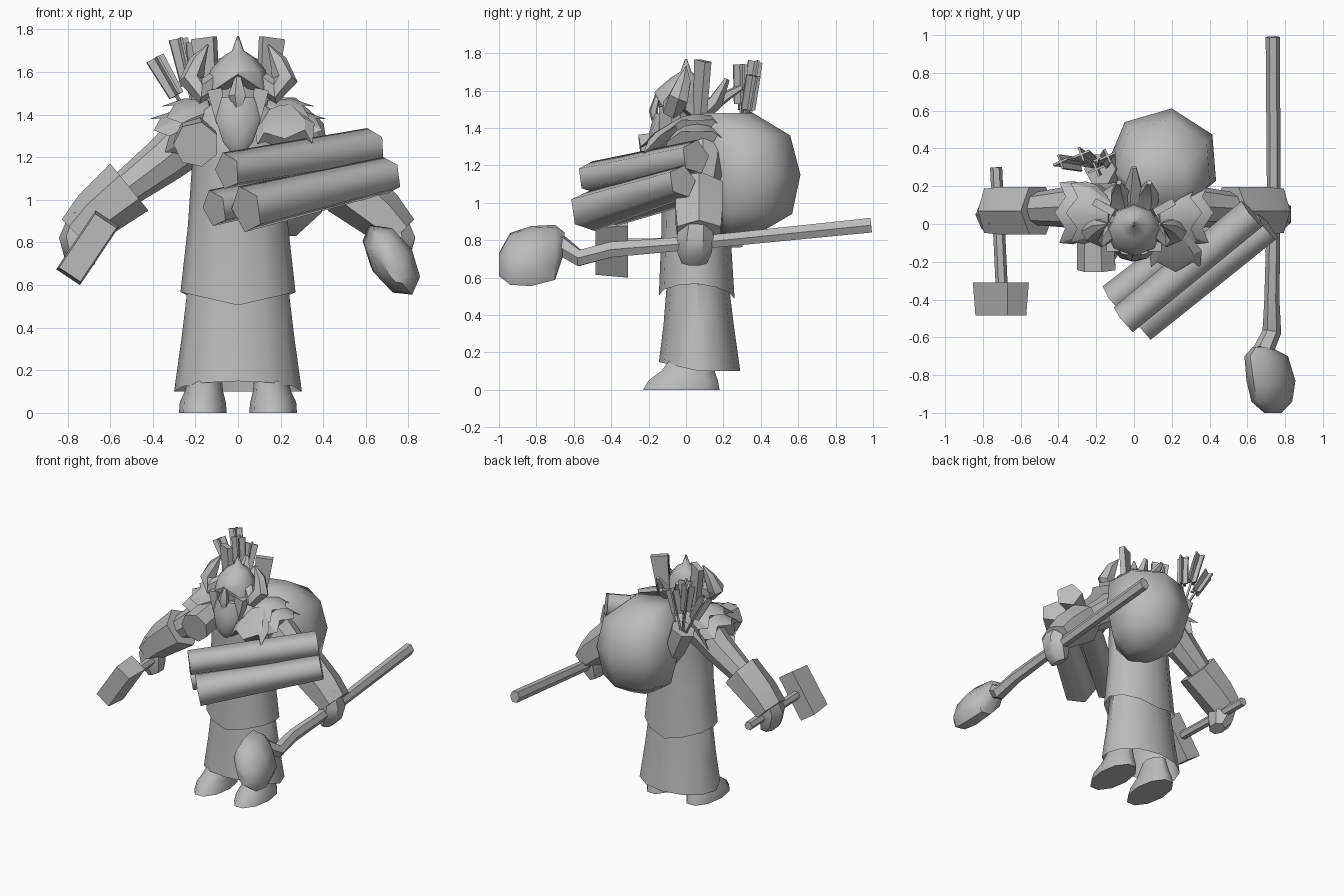
import bpy, bmesh, math
from mathutils import Vector

grey = bpy.data.materials.new("stone_grey")
grey.diffuse_color = (0.5, 0.5, 0.5, 1)


def finish(name, bm, smooth=40):
    bmesh.ops.recalc_face_normals(bm, faces=bm.faces)
    me = bpy.data.meshes.new(name)
    bm.to_mesh(me)
    bm.free()
    me.materials.append(grey)
    ob = bpy.data.objects.new(name, me)
    bpy.context.collection.objects.link(ob)
    bpy.ops.object.select_all(action='DESELECT')
    ob.select_set(True)
    bpy.context.view_layer.objects.active = ob
    if smooth:
        bpy.ops.object.shade_smooth_by_angle(angle=math.radians(smooth))
    return ob


def tube(name, pts, radii, n=8, axis=None, roll=0, phase=0, caps=True, smooth=40, edit=None):
    """Loft elliptical rings along a path; radii are numbers or (side, depth) pairs."""
    bm = bmesh.new()
    pts = [Vector(p) for p in pts]
    total = pts[-1] - pts[0]
    ref = Vector((0, 0, 1)) if abs(total.y) > 0.8 * total.length else Vector((0, 1, 0))
    rings = []
    for i, p in enumerate(pts):
        d = Vector(axis) if axis else (pts[min(i + 1, len(pts) - 1)] - pts[max(i - 1, 0)])
        d.normalize()
        u = ref.cross(d).normalized()
        v = d.cross(u)
        c, s = math.cos(roll), math.sin(roll)
        u, v = c * u + s * v, c * v - s * u
        r = radii[i]
        ru, rv = r if isinstance(r, tuple) else (r, r)
        ring = []
        for k in range(n):
            a = 2 * math.pi * k / n + phase
            ring.append(bm.verts.new(p + u * ru * math.cos(a) + v * rv * math.sin(a)))
        rings.append(ring)
    for a, b in zip(rings, rings[1:]):
        for k in range(n):
            bm.faces.new((a[k], a[(k + 1) % n], b[(k + 1) % n], b[k]))
    if caps:
        bm.faces.new(rings[0])
        bm.faces.new(rings[-1])
    if edit:
        edit(rings)
    return finish(name, bm, smooth)


def block(name, p, q, w, t, w2=None, roll=0):
    """Box-like bar from p to q, w wide and t thick."""
    h = math.sqrt(0.5)
    return tube(name, [p, q], [(w * h, t * h), ((w2 or w) * h, t * h)], 4,
                roll=roll, phase=math.pi / 4, smooth=0)


Z = (0, 0, 1)


def rows(name, data, n, **kw):
    """Horizontal rings given as (z, centre x, half width, front y, back y)."""
    return tube(name, [(x, (f + b) / 2, z) for z, x, w, f, b in data],
                [(w, (b - f) / 2) for z, x, w, f, b in data], n, axis=Z, **kw)


# Robe skirt with a hem raised at the front, and the tunic over it
def skirt_hem(rings):
    for v in rings[0]:
        v.co.z += 0.05 * max(0, -(v.co.y - 0.07) / 0.22)


def tunic_hem(rings):
    for v in rings[0]:
        v.co.z += 0.23 * abs(v.co.x) - 0.025 - 0.1 * max(0, v.co.y - 0.06)


rows("robe_skirt", [(0.10, 0, 0.30, -0.145, 0.29), (0.35, 0, 0.265, -0.12, 0.255),
                    (0.60, 0, 0.235, -0.10, 0.225)], 12, caps=False, edit=skirt_hem)
rows("robe_tunic", [(0.53, 0, 0.27, -0.145, 0.26), (0.88, 0, 0.235, -0.13, 0.235),
                    (1.18, 0, 0.215, -0.135, 0.22), (1.32, 0, 0.24, -0.14, 0.23),
                    (1.42, 0, 0.19, -0.11, 0.20), (1.46, 0, 0.10, -0.06, 0.14)],
     12, caps=False, edit=tunic_hem)

# Sack on the back
rows("sack", [(0.83, 0.17, 0.11, 0.17, 0.38), (0.94, 0.16, 0.25, 0.08, 0.57),
              (1.15, 0.155, 0.30, 0.05, 0.615), (1.36, 0.155, 0.265, 0.05, 0.56),
              (1.48, 0.13, 0.15, 0.08, 0.36)], 7, phase=math.radians(30), smooth=70)


# Jagged edge used on the shoulder flaps
def jagged(rings):
    for k, v in enumerate(rings[0]):
        if k % 2:
            v.co += (rings[1][k].co - v.co) * 0.5


for side, s in (("left", 1), ("right", -1)):
    # Boots
    rows(side + "_boot", [(0, s * 0.165, 0.112, -0.24, 0.19), (0.05, s * 0.165, 0.108, -0.21, 0.18),
                          (0.10, s * 0.16, 0.09, -0.14, 0.16), (0.20, s * 0.15, 0.07, -0.06, 0.14)], 10, smooth=55)
    # Arms, cuffs and mitts
    tube(side + "_upper_arm", [(s * 0.20, 0.09, 1.31), (s * 0.34, 0.09, 1.19), (s * 0.54, 0.08, 1.04)],
         [0.13, 0.11, 0.085], 8)
    tube(side + "_cuff", [(s * 0.51, 0.07, 1.06), (s * 0.67, 0.07, 0.93), (s * 0.76, 0.07, 0.84)],
         [(0.142, 0.145), (0.12, 0.145), (0.095, 0.135)], 6, smooth=25)
    tube(side + "_mitt", [(s * 0.73, 0.06, 0.93), (s * 0.75, 0.05, 0.82), (s * 0.735, 0.045, 0.74),
                          (s * 0.71, 0.045, 0.68)], [(0.06, 0.08), (0.09, 0.10), (0.08, 0.095), (0.045, 0.07)], 7)
    # Layered shoulder flaps
    for k, (out, drop, ru, rv) in enumerate([(0.37, 1.275, 0.115, 0.185), (0.31, 1.335, 0.115, 0.18)]):
        tube(f"{side}_shoulder_flap_{k}",
             [(s * out, 0.06, drop), (s * (out - 0.10), 0.06, drop + 0.05), (s * 0.12, 0.05, 1.42)],
             [(ru, rv), (0.10, 0.15), (0.05, 0.07)], 12, edit=jagged, smooth=25)
    # Upright plates behind the head
    block(side + "_collar_plate", (s * 0.12, 0.07, 1.38), (s * 0.16, 0.09, 1.76), 0.07, 0.04, 0.12, roll=s * 0.5)
    # Helmet horns and cheek guards
    tube(side + "_horn", [(s * 0.11, -0.03, 1.55), (s * 0.175, -0.07, 1.51), (s * 0.22, -0.04, 1.56),
                          (s * 0.19, -0.01, 1.65), (s * 0.14, 0.0, 1.73)],
         [0.05, 0.06, 0.06, 0.04, 0.003], 6)
    block(side + "_cheek_guard", (s * 0.08, -0.11, 1.36), (s * 0.11, -0.11, 1.52), 0.045, 0.07, 0.07)

# Ragged flap lying over the left chest
tube("chest_flap", [(0.22, -0.23, 1.26), (0.22, -0.14, 1.34), (0.20, -0.03, 1.42)],
     [(0.13, 0.035), (0.14, 0.045), (0.07, 0.03)], 8, edit=jagged, smooth=25)

# Head, helmet with spike, nose and beard
rows("head", [(1.36, 0, 0.08, -0.10, 0.06), (1.46, 0, 0.125, -0.14, 0.08), (1.56, 0, 0.14, -0.15, 0.09)], 8)


def brow(rings):
    for v in rings[0]:
        v.co.z += 0.07 * max(0, 1 - abs(v.co.x) / 0.1) if v.co.y < 0 else -0.08


rows("helmet", [(1.52, 0, 0.15, -0.17, 0.11), (1.61, 0, 0.13, -0.15, 0.10), (1.67, 0, 0.075, -0.08, 0.07),
                (1.70, 0, 0.028, -0.03, 0.03), (1.77, 0, 0.004, -0.005, 0.005)], 8, edit=brow)
tube("nose", [(0, -0.15, 1.58), (0, -0.175, 1.49), (0, -0.16, 1.44)], [0.015, (0.045, 0.025), 0.025], 5)
tube("beard", [(0, -0.15, 1.21), (0, -0.16, 1.27), (0, -0.145, 1.38), (0, -0.13, 1.48)],
     [(0.02, 0.01), (0.07, 0.04), (0.105, 0.05), (0.09, 0.04)], 8, axis=Z)
# Spiked neck guard
for k, (x, y, z) in enumerate([(0, 0.30, 1.62), (-0.08, 0.22, 1.66), (0.08, 0.22, 1.66)]):
    tube(f"neck_guard_{k}", [(x * 0.6, 0.06, 1.46), (x * 0.9, 0.16, 1.54), (x, y, z)],
         [(0.08, 0.05), (0.06, 0.04), 0.015], 5)

# Rolled bundle on the right of the chest
tube("chest_roll", [(-0.195, -0.24, 1.26), (-0.20, -0.04, 1.29)], [0.108, 0.10], 7, smooth=25)

# Carried logs
for name, a, b, r, r2 in [("upper_log", (-0.05, -0.51, 1.135), (0.63, 0.05, 1.245), 0.09, 0.095),
                          ("front_log", (0.04, -0.53, 0.955), (0.71, -0.02, 1.115), 0.115, 0.09),
                          ("rear_log", (-0.11, -0.40, 0.96), (0.52, 0.09, 1.10), 0.09, 0.085)]:
    tube(name, [a, b], [r, r2], 5, phase=math.radians(100), smooth=75)

# Quiver with arrows
tube("quiver", [(-0.06, 0.28, 1.08), (-0.12, 0.29, 1.22), (-0.18, 0.29, 1.37)], [0.04, 0.08, 0.09], 6)
for k, tip in enumerate([(-0.39, 0.33, 1.665), (-0.28, 0.37, 1.755), (-0.20, 0.29, 1.74), (-0.14, 0.36, 1.68)]):
    base, tip = Vector((-0.18, 0.30, 1.30)), Vector(tip)
    tube(f"arrow_shaft_{k}", [base, tip], [0.009, 0.009], 4)
    mid = base.lerp(tip, 0.52)
    block(f"arrow_vane_{k}", mid, tip, 0.075, 0.012, 0.095, roll=0.4)
    block(f"arrow_cross_vane_{k}", mid, tip, 0.012, 0.08, roll=0.4)

# Hammer in the right hand
tube("hammer_handle", [(-0.73, 0.30, 0.79), (-0.70, -0.34, 0.78)], [0.032, 0.032], 6)
tube("hammer_head", [(-0.705, -0.485, 0.775), (-0.705, -0.31, 0.775)],
     [(0.085, 0.215), (0.095, 0.235)], 4, axis=(0, 1, 0), roll=0.59, phase=math.pi / 4, smooth=0)

# Crooked club in the left hand
tube("club_shaft", [(0.735, 0.99, 0.88), (0.74, 0.1, 0.79), (0.73, -0.40, 0.75), (0.73, -0.57, 0.705),
                    (0.68, -0.68, 0.78)], [(0.038, 0.045), (0.036, 0.04), (0.04, 0.048), 0.05, 0.055], 6)
tube("club_head", [(0.675, -0.65, 0.79), (0.70, -0.70, 0.735), (0.725, -0.83, 0.715), (0.73, -0.94, 0.70),
                   (0.735, -1.0, 0.67)],
     [(0.04, 0.06), (0.09, 0.17), (0.105, 0.185), (0.085, 0.16), (0.035, 0.07)],
     8, axis=(0, -1, 0), roll=math.radians(30), smooth=50)
